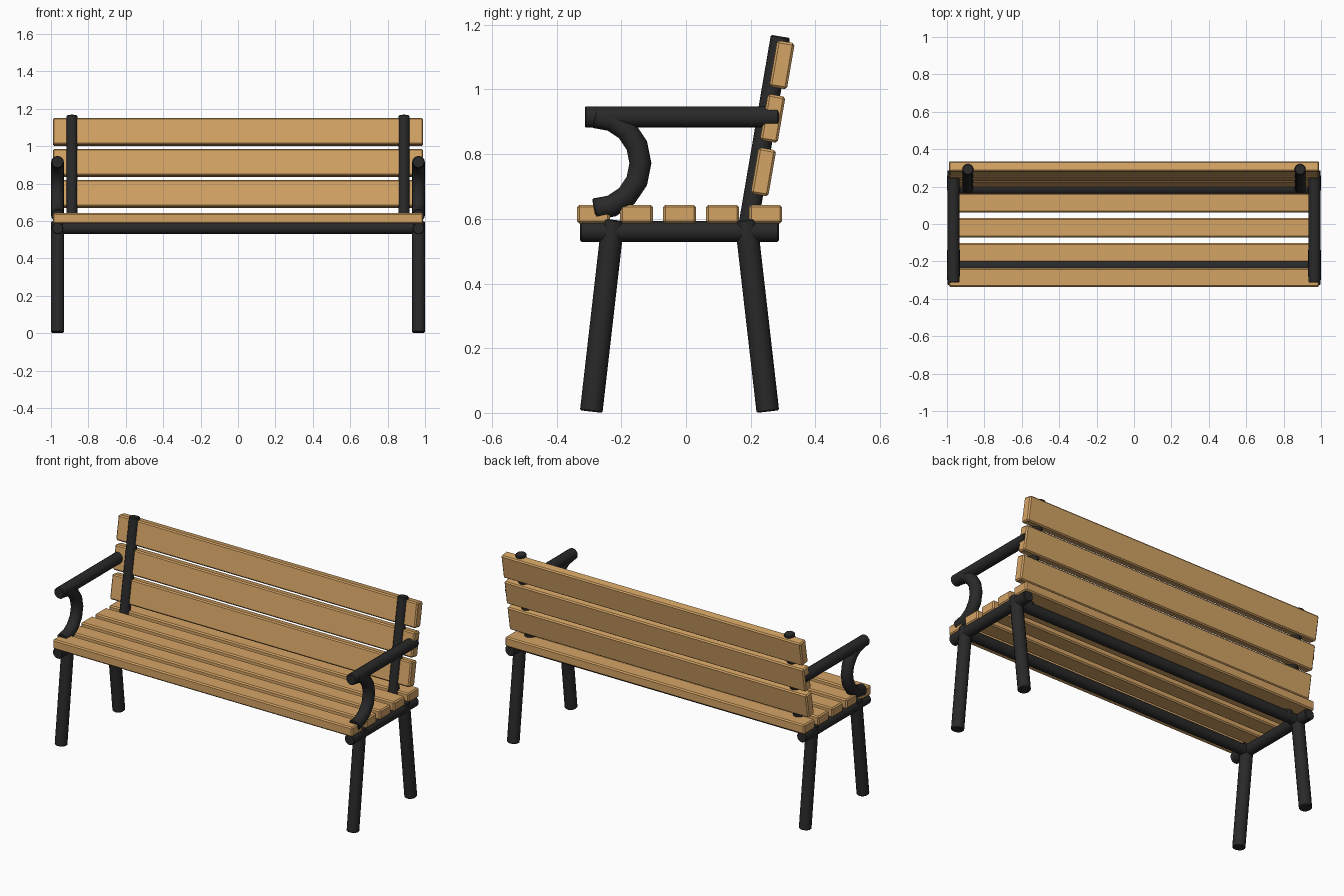
import bpy, bmesh, math
from mathutils import Vector, Matrix

if "Cube" in bpy.data.objects:
    bpy.data.objects.remove(bpy.data.objects["Cube"])


def material(name, rgb):
    m = bpy.data.materials.new(name)
    m.diffuse_color = (*rgb, 1.0)
    m.use_nodes = True
    m.node_tree.nodes["Principled BSDF"].inputs["Base Color"].default_value = m.diffuse_color
    return m


WOOD = material("warm wood", (0.66, 0.37, 0.13))
METAL = material("black metal", (0.022, 0.022, 0.022))


def finish(bm, name, mat):
    bmesh.ops.recalc_face_normals(bm, faces=bm.faces)
    me = bpy.data.meshes.new(name)
    bm.to_mesh(me)
    bm.free()
    me.materials.append(mat)
    ob = bpy.data.objects.new(name, me)
    bpy.context.collection.objects.link(ob)
    return ob


def plank(name, centre, size, tilt=0.0, bevel=0.007):
    bm = bmesh.new()
    bmesh.ops.create_cube(bm, size=1.0, matrix=Matrix.Diagonal((*size, 1.0)))
    bmesh.ops.bevel(bm, geom=bm.edges[:], offset=bevel, segments=1, affect='EDGES')
    bm.transform(Matrix.Translation(centre) @ Matrix.Rotation(tilt, 4, 'X'))
    return finish(bm, name, WOOD)


def tube(name, path, radius, sides=16, chamfer=0.004):
    """Round bar along a path, with chamfered ends."""
    pts = [Vector(p) for p in path]
    dirs = []
    for i in range(len(pts)):
        a, b = pts[max(i - 1, 0)], pts[min(i + 1, len(pts) - 1)]
        dirs.append((b - a).normalized())
    stations = [(p, d, radius) for p, d in zip(pts, dirs)]
    p0, d0, _ = stations[0]
    p1, d1, _ = stations[-1]
    stations[0] = (p0 + d0 * chamfer, d0, radius)
    stations[-1] = (p1 - d1 * chamfer, d1, radius)
    stations = [(p0, d0, radius - chamfer)] + stations + [(p1, d1, radius - chamfer)]
    bm = bmesh.new()
    rings = []
    for p, d, r in stations:
        side = Vector((0, 1, 0)) if abs(d.x) > 0.9 else Vector((1, 0, 0))
        up = d.cross(side).normalized()
        rings.append([bm.verts.new(p + r * (math.cos(t) * side + math.sin(t) * up))
                      for t in (2 * math.pi * k / sides for k in range(sides))])
    for a, b in zip(rings, rings[1:]):
        for k in range(sides):
            n = (k + 1) % sides
            bm.faces.new((a[k], a[n], b[n], b[k]))
    bm.faces.new(rings[0])
    bm.faces.new(rings[-1])
    ob = finish(bm, name, METAL)
    ob.data.shade_smooth()
    ob.data.set_sharp_from_angle(angle=math.radians(35))
    return ob


# Seat slats
for i in range(5):
    plank(f"seat_slat_{i + 1}", (0, -0.286 + 0.133 * i, 0.6145), (1.98, 0.102, 0.057))

# Backrest slats, leaning back
LEAN = math.radians(9.8)
for i in range(3):
    plank(f"back_slat_{i + 1}", (0, 0.2395 + 0.0287 * i, 0.745 + 0.1655 * i),
          (1.98, 0.055, 0.145), -LEAN)

# Cross bars under the seat
for name, y in (("front_cross_bar", -0.225), ("back_cross_bar", 0.189)):
    tube(name, [(-0.965, y, 0.561), (0.965, y, 0.561)], 0.031)

# Metal end frames, mirrored left and right
for label, s in (("left", -1), ("right", 1)):
    x = 0.965 * s
    tube(f"{label}_seat_rail", [(x, -0.327, 0.561), (x, 0.287, 0.561)], 0.032)
    tube(f"{label}_front_leg", [(x, -0.293, 0.004), (x, -0.225, 0.597)], 0.035)
    tube(f"{label}_back_leg", [(x, 0.253, 0.004), (x, 0.185, 0.597)], 0.035)
    tube(f"{label}_armrest", [(x, -0.313, 0.915), (x, 0.287, 0.915)], 0.033)
    # Half-round bracket holding up the armrest
    arc = [math.radians(-90 + 22.5 * k) for k in range(9)]
    tube(f"{label}_arm_bracket",
         [(x, -0.284 + 0.143 * math.cos(t), 0.772 + 0.143 * math.sin(t)) for t in arc], 0.034)
    # Backrest post
    tube(f"{label}_back_post",
         [(0.888 * s, 0.188, 0.555), (0.888 * s, 0.292, 1.164)], 0.03)
